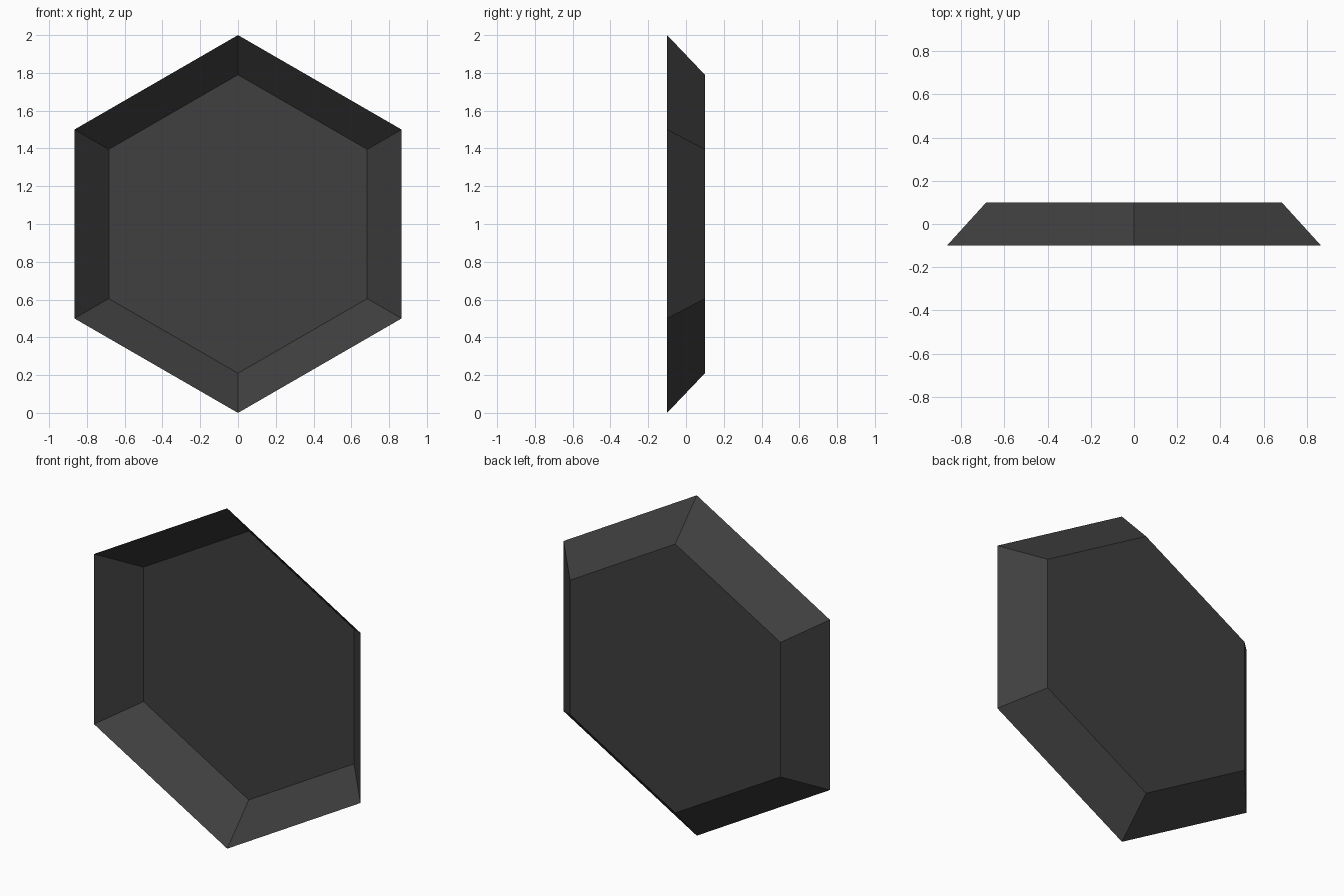
import bpy, bmesh, math

if "Cube" in bpy.data.objects:
    bpy.data.objects.remove(bpy.data.objects["Cube"])

mat = bpy.data.materials.new("dark_grey")
mat.diffuse_color = (0.05, 0.05, 0.05, 1)
mat.use_nodes = True
mat.node_tree.nodes["Principled BSDF"].inputs["Base Color"].default_value = mat.diffuse_color

# Shallow hexagonal tray: open at the front, flat floor at the back
def ring(bm, radius, y):
    return [bm.verts.new((radius * math.sin(i * math.pi / 3), y,
                          1 + radius * math.cos(i * math.pi / 3))) for i in range(6)]

bm = bmesh.new()
rim = ring(bm, 1.0, -0.1)
floor = ring(bm, 0.79, 0.1)

# Sloping walls and floor
for i in range(6):
    j = (i + 1) % 6
    bm.faces.new((rim[i], rim[j], floor[j], floor[i]))
bm.faces.new(floor)
bmesh.ops.recalc_face_normals(bm, faces=bm.faces)

mesh = bpy.data.meshes.new("hexagonal_tray")
bm.to_mesh(mesh)
bm.free()
mesh.materials.append(mat)
tray = bpy.data.objects.new("hexagonal_tray", mesh)
bpy.context.collection.objects.link(tray)
